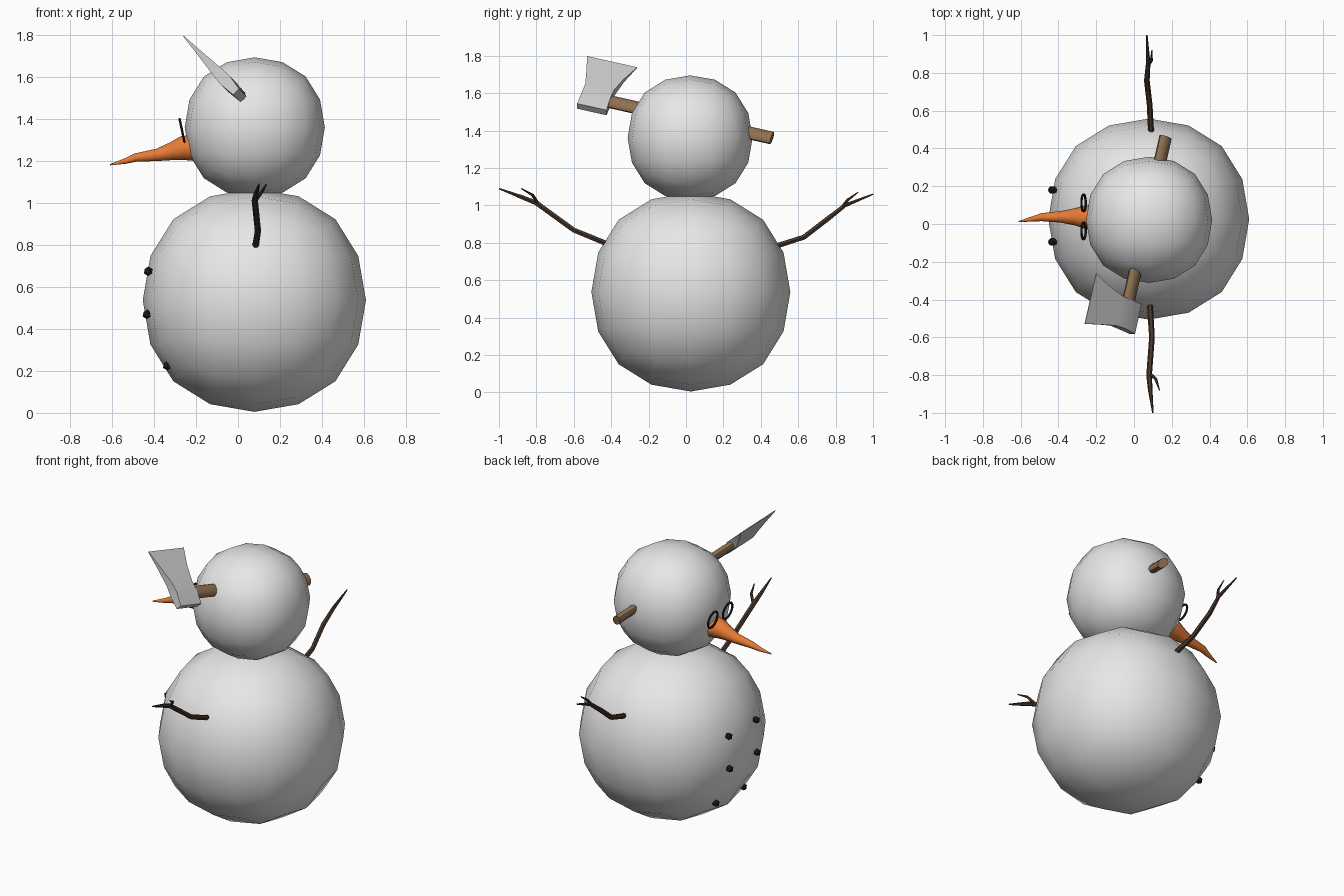
import bpy, bmesh, math
from mathutils import Vector, Matrix

if "Cube" in bpy.data.objects:
    bpy.data.objects.remove(bpy.data.objects["Cube"])


def material(name, rgb):
    m = bpy.data.materials.new(name)
    m.diffuse_color = (*rgb, 1)
    m.use_nodes = True
    m.node_tree.nodes["Principled BSDF"].inputs["Base Color"].default_value = m.diffuse_color
    return m


SNOW = material("snow white", (0.8, 0.8, 0.8))
ORANGE = material("carrot orange", (0.8, 0.2, 0.035))
WOOD = material("handle wood", (0.28, 0.165, 0.085))
BARK = material("dark bark", (0.065, 0.038, 0.024))
COAL = material("coal black", (0.015, 0.015, 0.015))
STEEL = material("steel grey", (0.6, 0.6, 0.6))


def finish(name, bm, mat, smooth=None, matrix=None):
    bmesh.ops.recalc_face_normals(bm, faces=bm.faces)
    me = bpy.data.meshes.new(name)
    bm.to_mesh(me)
    bm.free()
    me.materials.append(mat)
    ob = bpy.data.objects.new(name, me)
    bpy.context.collection.objects.link(ob)
    if matrix:
        ob.matrix_world = matrix
    if smooth:
        bpy.ops.object.select_all(action='DESELECT')
        bpy.context.view_layer.objects.active = ob
        ob.select_set(True)
        bpy.ops.object.shade_smooth_by_angle(angle=math.radians(smooth))
    return ob


def skin(bm, rings):
    """Bridge equal vertex rings and cap both ends."""
    rows = [[bm.verts.new(p) for p in r] for r in rings]
    n = len(rows[0])
    for a, b in zip(rows, rows[1:]):
        for i in range(n):
            bm.faces.new((a[i], a[(i + 1) % n], b[(i + 1) % n], b[i]))
    bm.faces.new(rows[0])
    bm.faces.new(rows[-1])


def tube(bm, points, radii, sides):
    pts = [Vector(p) for p in points]
    rings = []
    for i, p in enumerate(pts):
        d = (pts[min(i + 1, len(pts) - 1)] - pts[max(i - 1, 0)]).normalized()
        a = d.cross(Vector((0, 0, 1))).normalized()
        b = d.cross(a)
        rings.append([p + radii[i] * (a * math.cos(t) + b * math.sin(t))
                      for t in (2 * math.pi * k / sides for k in range(sides))])
    skin(bm, rings)


# Snowballs: rounded cubes (two subdivision steps)
def snowball(name, centre, radius):
    bm = bmesh.new()
    bmesh.ops.create_cube(bm, size=2 * radius / 0.8395)
    ob = finish(name, bm, SNOW, matrix=Matrix.Translation(centre))
    for p in ob.data.polygons:
        p.use_smooth = True
    mod = ob.modifiers.new("round", 'SUBSURF')
    mod.levels = mod.render_levels = 2


snowball("body", (0.078, 0.026, 0.537), 0.532)
snowball("head", (0.08, 0.022, 1.361), 0.334)

# Carrot nose
bm = bmesh.new()
tube(bm, [(-0.21, 0.037, 1.264), (-0.265, 0.037, 1.262), (-0.315, 0.038, 1.247),
          (-0.385, 0.038, 1.23), (-0.49, 0.036, 1.217), (-0.535, 0.027, 1.201),
          (-0.61, 0.013, 1.183)],
     [0.066, 0.06, 0.045, 0.031, 0.021, 0.014, 0.003], 10)
finish("carrot_nose", bm, ORANGE, 50)

# Ring eyes, leaning along the face
for side, y in (("left", 0.112), ("right", -0.037)):
    bpy.ops.mesh.primitive_torus_add(
        major_segments=20, minor_segments=6, major_radius=0.05, minor_radius=0.0065,
        location=(-0.267, y, 1.347), rotation=(0, math.radians(78), 0))
    ob = bpy.context.object
    ob.name = "eye_ring_" + side
    ob.scale = (1.08, 0.9, 1)
    ob.data.materials.append(COAL)

# Coal buttons in two columns
for y in (0.18, -0.095):
    for x, z in ((-0.428, 0.675), (-0.434, 0.47), (-0.337, 0.225)):
        bm = bmesh.new()
        bmesh.ops.create_icosphere(bm, subdivisions=1, radius=0.023)
        finish("coal_button", bm, COAL, matrix=Matrix.Translation((x, y, z)))

# Twig arms with a side shoot each
arms = {
    "front_arm": ([(0.083, -0.41, 0.79), (0.095, -0.6, 0.868), (0.08, -0.8, 1.013),
                   (0.086, -0.88, 1.045), (0.1, -1.0, 1.09)],
                  [(0.08, -0.79, 1.008), (0.115, -0.82, 1.055), (0.135, -0.88, 1.09)]),
    "back_arm": ([(0.09, 0.49, 0.785), (0.083, 0.63, 0.83), (0.068, 0.76, 0.93),
                  (0.075, 0.85, 1.0), (0.068, 1.0, 1.06)],
                 [(0.073, 0.835, 0.99), (0.092, 0.865, 1.03), (0.095, 0.92, 1.07)]),
}
for name, (stem, shoot) in arms.items():
    bm = bmesh.new()
    tube(bm, stem, [0.016, 0.015, 0.015, 0.012, 0.004], 6)
    tube(bm, shoot, [0.009, 0.008, 0.003], 6)
    finish(name, bm, BARK, 40)

# Axe frame: u along the handle, v towards the cutting edge, w through the blade
origin = Vector((-0.05, -0.5, 1.575))
u = Vector((-0.217, -0.96, 0.215)).normalized()
v = Vector((-0.65, 0.3, 0.69))
v = (v - u * v.dot(u)).normalized()
w = u.cross(v)
axe = Matrix((u, v, w)).transposed().to_4x4()
axe.translation = origin

# Oval handle passing through the head
bm = bmesh.new()
skin(bm, [[(s, 0.04 * math.cos(k * math.pi / 5), 0.026 * math.sin(k * math.pi / 5))
           for k in range(10)] for s in (-1.007, 0.045)])
finish("axe_handle", bm, WOOD, 45, axe)

# Blade: flared wedge
bm = bmesh.new()
skin(bm, [[(a, h, -t), (b, h, -t), (b, h, t), (a, h, t)] for h, a, b, t in (
    (-0.082, -0.105, 0.06, 0.02), (0.0, -0.1, 0.058, 0.03),
    (0.07, -0.1, 0.062, 0.024), (0.17, -0.122, 0.088, 0.013),
    (0.283, -0.161, 0.12, 0.002))])
finish("axe_blade", bm, STEEL, 30, axe)
